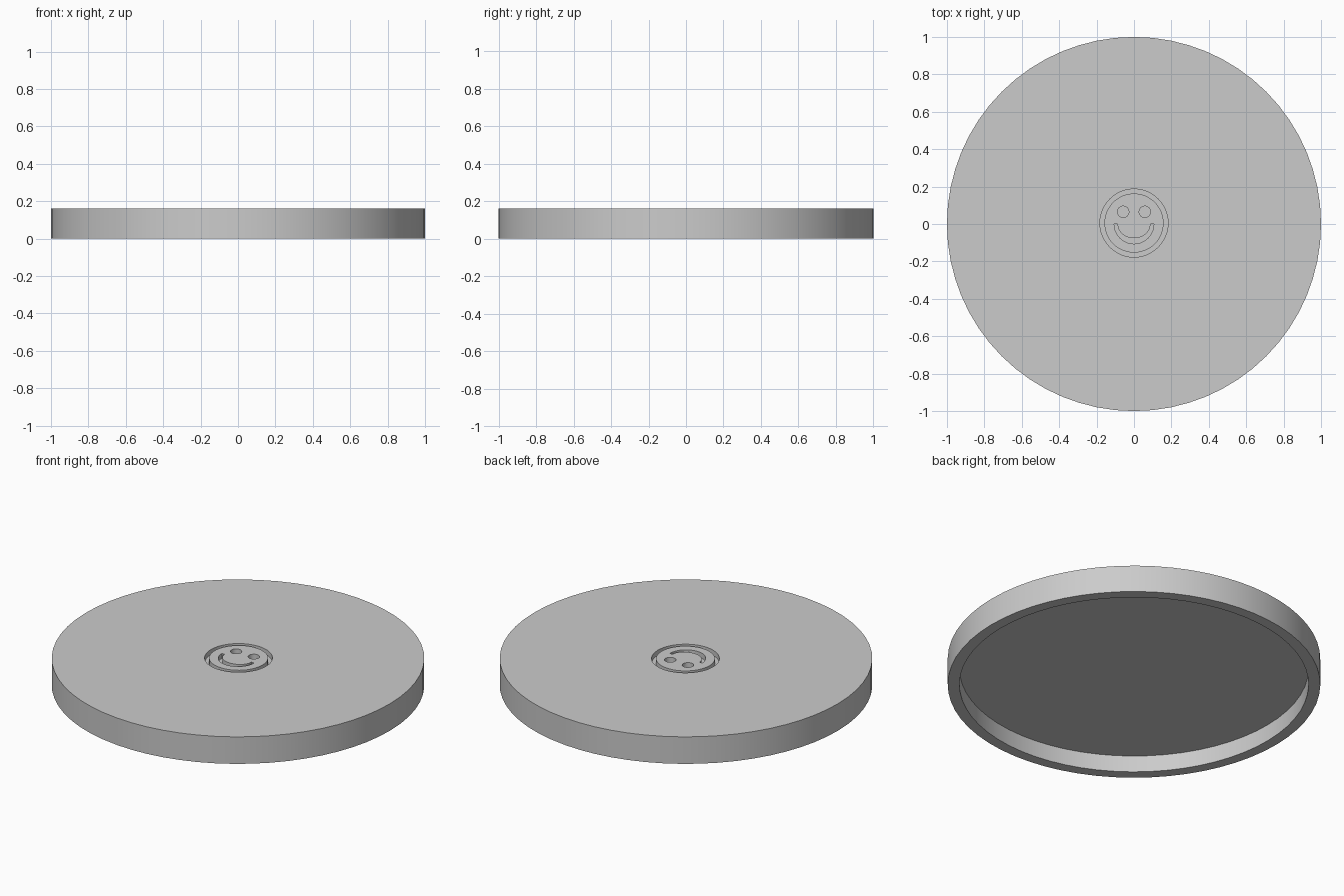
import bpy
import bmesh
from math import sin, cos, pi

old = bpy.data.objects.get("Cube")
if old:
    bpy.data.objects.remove(old)

HEIGHT = 0.16
RADIUS = 1.0
INNER = 0.937          # inside radius of the rim
CEILING = 0.098        # underside of the top plate
ENGRAVE = 0.03         # depth of the engraved face
FACE_Y = 0.005

grey = bpy.data.materials.new("light_grey")
grey.use_nodes = True
colour = (0.6, 0.6, 0.6, 1)
grey.diffuse_color = colour
grey.node_tree.nodes["Principled BSDF"].inputs["Base Color"].default_value = colour


def arc(rx, ry, start, end, n, cx=0, cy=0):
    """Points along an elliptical arc, both ends included."""
    angles = [start + (end - start) * i / n for i in range(n + 1)]
    return [(cx + rx * cos(a), cy + ry * sin(a)) for a in angles]


def circle(r, n, cx=0, cy=0):
    return arc(r, r, 0, 2 * pi, n, cx, cy)[:-1]


def prism(name, outline, z0, z1):
    """Extrude a closed outline from z0 to z1."""
    bm = bmesh.new()
    base = bm.faces.new([bm.verts.new((x, y, z0)) for x, y in outline])
    top = bmesh.ops.extrude_face_region(bm, geom=[base])["geom"]
    verts = [v for v in top if isinstance(v, bmesh.types.BMVert)]
    bmesh.ops.translate(bm, verts=verts, vec=(0, 0, z1 - z0))
    bmesh.ops.recalc_face_normals(bm, faces=bm.faces)
    mesh = bpy.data.meshes.new(name)
    bm.to_mesh(mesh)
    bm.free()
    mesh.materials.append(grey)
    obj = bpy.data.objects.new(name, mesh)
    bpy.context.collection.objects.link(obj)
    return obj


def cut(target, cutter):
    """Subtract the cutter, then remove it."""
    mod = target.modifiers.new("cut", "BOOLEAN")
    mod.operation = "DIFFERENCE"
    mod.solver = "EXACT"
    mod.object = cutter
    bpy.ops.object.select_all(action="DESELECT")
    bpy.context.view_layer.objects.active = target
    target.select_set(True)
    bpy.ops.object.modifier_apply(modifier=mod.name)
    bpy.data.objects.remove(cutter)


# Round lid, hollow underneath
lid = prism("lid", circle(RADIUS, 64), 0, HEIGHT)
cut(lid, prism("hollow", circle(INNER, 64), -0.1, CEILING))

# Engraved face: ring, eyes and mouth
floor, above = HEIGHT - ENGRAVE, HEIGHT + 0.1
ring = prism("ring_cutter", circle(0.182, 48, 0, FACE_Y), floor, above)
cut(ring, prism("ring_core", circle(0.158, 48, 0, FACE_Y), 0, 0.5))
cut(lid, ring)
for side in (-1, 1):
    cut(lid, prism("eye_cutter", circle(0.031, 16, side * 0.058, 0.065), floor, above))
smile = arc(0.106, 0.106, pi, 2 * pi, 24) + arc(0.088, 0.076, 2 * pi, pi, 24)
cut(lid, prism("mouth_cutter", smile, floor, above))

# Smooth curved walls, sharp rims
lid.select_set(True)
bpy.context.view_layer.objects.active = lid
bpy.ops.object.shade_smooth_by_angle(angle=pi / 6)
